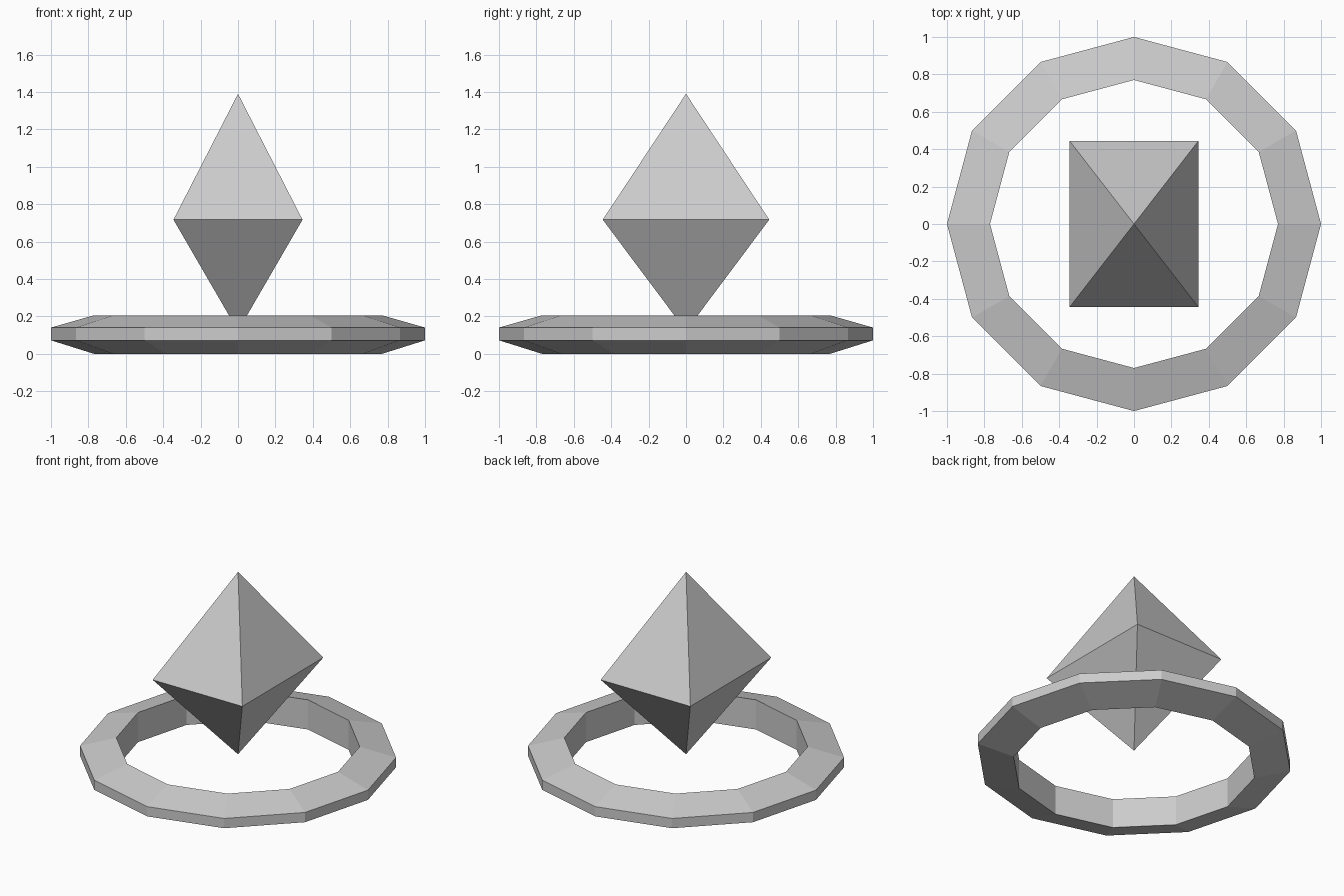
import bpy, bmesh
from math import radians
from mathutils import Matrix, Vector

if "Cube" in bpy.data.objects:
    bpy.data.objects.remove(bpy.data.objects["Cube"])


def make_object(name, bm):
    bmesh.ops.recalc_face_normals(bm, faces=bm.faces)
    mesh = bpy.data.meshes.new(name)
    bm.to_mesh(mesh)
    bm.free()
    obj = bpy.data.objects.new(name, mesh)
    bpy.context.collection.objects.link(obj)
    return obj


# Base ring: four-point cross-section (radius, z) swept around 12 sides
SIDES = 12
profile = [(0.77, 0.0), (1.0, 0.072), (1.0, 0.14), (0.77, 0.206)]
bm = bmesh.new()
loops = []
for i in range(SIDES):
    turn = Matrix.Rotation(radians(360 * i / SIDES), 3, 'Z')
    loops.append([bm.verts.new(turn @ Vector((r, 0, z))) for r, z in profile])
for i in range(SIDES):
    a, b = loops[i], loops[(i + 1) % SIDES]
    for j in range(4):
        k = (j + 1) % 4
        bm.faces.new((a[j], b[j], b[k], a[k]))
make_object("base_ring", bm)

# Floating crystal: rectangular girdle joined to an upper and a lower point
bm = bmesh.new()
girdle = [bm.verts.new((0.345 * sx, 0.445 * sy, 0.717))
          for sx, sy in ((-1, -1), (1, -1), (1, 1), (-1, 1))]
for tip_z in (1.39, 0.122):
    tip = bm.verts.new((0, 0, tip_z))
    for i in range(4):
        bm.faces.new((girdle[i], girdle[(i + 1) % 4], tip))
make_object("floating_crystal", bm)
